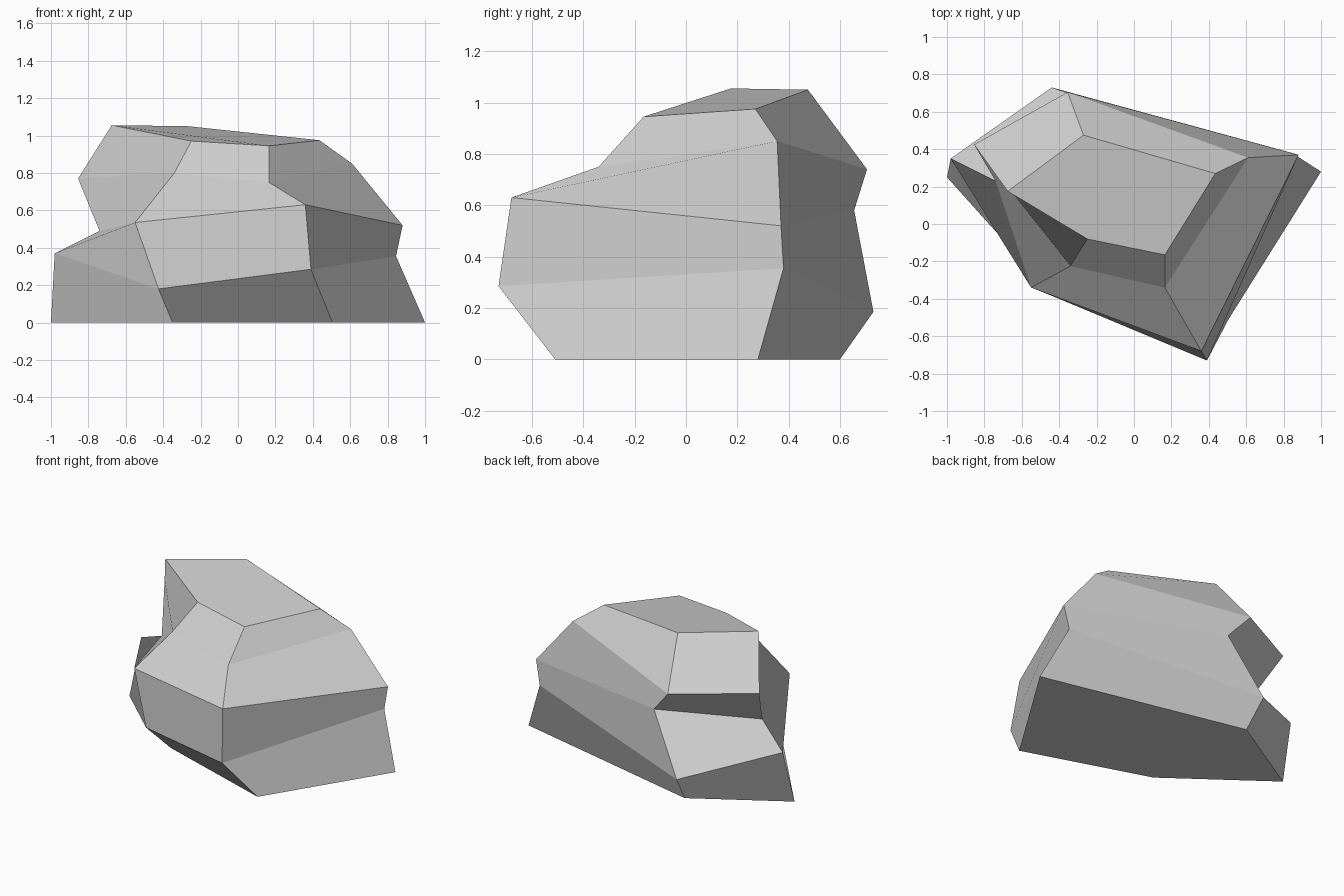
import bpy
import bmesh

# Remove the default cube only
default_cube = bpy.data.objects.get("Cube")
if default_cube:
    bpy.data.objects.remove(default_cube, do_unlink=True)


def make_material(name, colour):
    material = bpy.data.materials.new(name)
    material.use_nodes = True
    material.diffuse_color = colour
    material.node_tree.nodes["Principled BSDF"].inputs["Base Color"].default_value = colour
    return material


# Five-sided cross-sections from base to top
# Corner order in each: left, back, right, front right, front left (as seen from the front)
base = [(-1, .25, 0), (-.41, .6, 0), (1, .28, 0), (.505, -.51, 0), (-.35, -.23, 0)]
belly = [(-.98, .35, .37), (-.44, .73, .185), (.845, .38, .355), (.39, -.73, .285), (-.425, -.39, .18)]
waist = [(-.74, .23, .49), (-.215, .655, .58), (.88, .37, .52), (.36, -.68, .63), (-.55, -.34, .535)]
shoulder = [(-.855, .425, .77), (-.355, .705, .74), (.61, .355, .85), (.165, -.34, .75), (-.34, -.225, .8)]
crown = [(-.675, .175, 1.055), (-.27, .475, 1.05), (.435, .27, .975), (.165, -.165, .945), (-.25, -.08, .97)]

# Join the cross-sections with bands of four-sided facets.
# Each facet starts at its lower right corner, so it folds from there to its upper left corner.
bm = bmesh.new()
rings = [[bm.verts.new(corner) for corner in section]
         for section in (base, belly, waist, shoulder, crown)]
for lower, upper in zip(rings, rings[1:]):
    for i in range(len(lower)):
        j = (i + 1) % len(lower)
        bm.faces.new((lower[j], lower[i], upper[i], upper[j]))

# Close the underside and the top
bm.faces.new(rings[0])
bm.faces.new(rings[-1][::-1])

# Flat-shaded boulder in a single stone colour
mesh = bpy.data.meshes.new("boulder")
bm.to_mesh(mesh)
bm.free()
mesh.materials.append(make_material("stone grey", (.63, .63, .63, 1)))
boulder = bpy.data.objects.new("boulder", mesh)
bpy.context.collection.objects.link(boulder)
